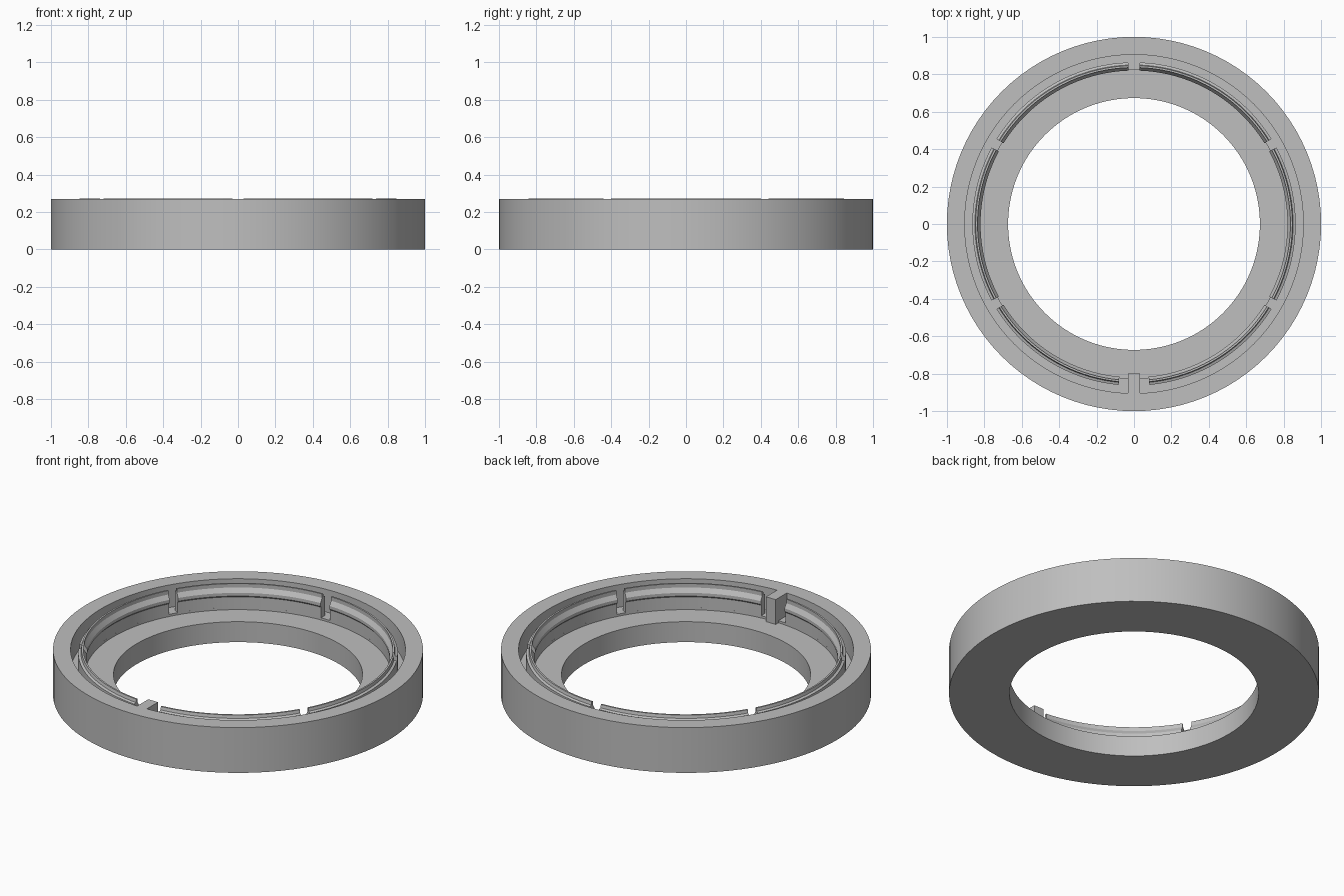
import bpy
import bmesh
from math import sin, cos, radians, asin, degrees

cube = bpy.data.objects.get("Cube")
if cube:
    bpy.data.objects.remove(cube, do_unlink=True)

grey = bpy.data.materials.new("plain grey")
grey.use_nodes = True
grey.diffuse_color = (0.52, 0.52, 0.52, 1)
grey.node_tree.nodes["Principled BSDF"].inputs["Base Color"].default_value = grey.diffuse_color

FLOOR, CHANNEL, RIM = 0.122, 0.135, 0.27


def finish(bm, name):
    bmesh.ops.recalc_face_normals(bm, faces=bm.faces)
    mesh = bpy.data.meshes.new(name)
    bm.to_mesh(mesh)
    bm.free()
    mesh.materials.append(grey)
    obj = bpy.data.objects.new(name, mesh)
    bpy.context.collection.objects.link(obj)
    bpy.ops.object.select_all(action='DESELECT')
    obj.select_set(True)
    bpy.context.view_layer.objects.active = obj
    bpy.ops.object.shade_smooth_by_angle(angle=radians(20))
    return obj


def sweep(name, profile, start=0, end=360, steps=96):
    """Turn a closed (radius, height) profile about z, capping open ends."""
    bm = bmesh.new()
    full = end - start == 360
    rings = []
    for i in range(steps if full else steps + 1):
        a = radians(start + (end - start) * i / steps)
        rings.append([bm.verts.new((r * cos(a), r * sin(a), z)) for r, z in profile])
    pairs = list(zip(rings, rings[1:])) + ([(rings[-1], rings[0])] if full else [])
    n = len(profile)
    for p, q in pairs:
        for j in range(n):
            k = (j + 1) % n
            bm.faces.new((p[j], q[j], q[k], p[k]))
    if not full:
        bm.faces.new(rings[0])
        bm.faces.new(rings[-1])
    return finish(bm, name)


# Flanged base with the tall outer rim and the channel behind the clips
sweep("base_ring", [(0.673, 0), (1, 0), (1, RIM), (0.905, RIM), (0.905, CHANNEL),
                    (0.827, CHANNEL), (0.827, FLOOR), (0.673, FLOOR)])

# Six thin wall segments with a snap ridge on the inside
clip = [(0.827, FLOOR), (0.827, 0.198), (0.820, 0.206), (0.820, 0.225),
        (0.836, 0.25), (0.836, 0.273), (0.846, 0.273), (0.850, 0.255),
        (0.864, 0.25), (0.864, FLOOR)]
narrow = degrees(asin(0.03 / 0.84))
wide = degrees(asin(0.08 / 0.84))
side = 1.75
for name, start, end in (("side", -30 + side, 30 - side),
                         ("rear", 30 + side, 90 - narrow),
                         ("front", -90 + wide, -30 - side)):
    sweep("left_" + name + "_clip", clip, start, end, 20)
    sweep("right_" + name + "_clip", clip, 180 - end, 180 - start, 20)

# Locating key bridging the channel at the front
bm = bmesh.new()
bmesh.ops.create_cube(bm, size=1)
for v in bm.verts:
    v.co.x *= 0.064
    v.co.y = -0.855 + v.co.y * 0.11
    v.co.z = RIM if v.co.z > 0 else FLOOR - 0.01
finish(bm, "locating_key")
